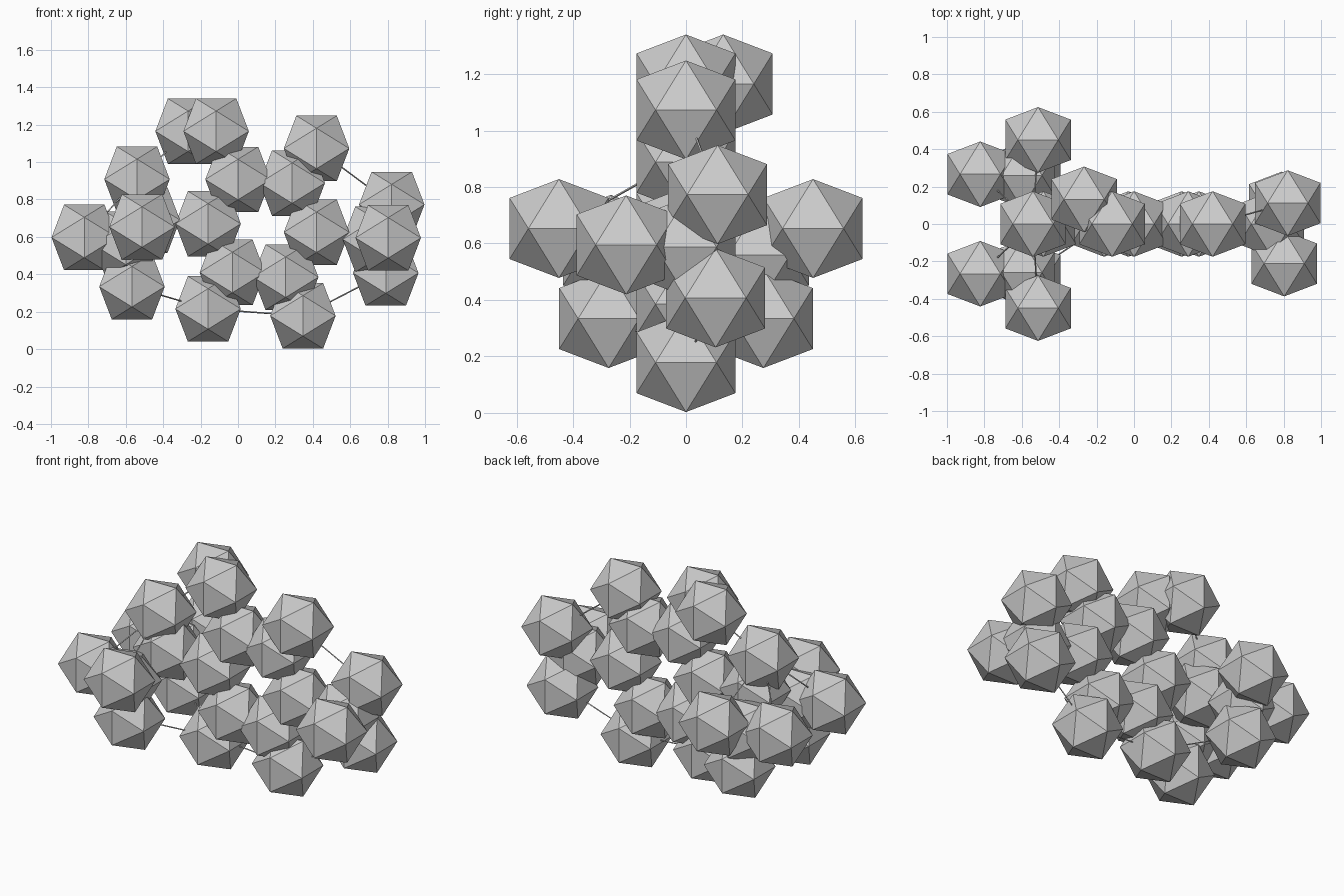
import bpy, bmesh
from mathutils import Vector

if "Cube" in bpy.data.objects:
    bpy.data.objects.remove(bpy.data.objects["Cube"])

A = 0.175            # half extent of every ball
B = A / 1.618034     # half edge length

# Ball centres: carbon ring, side groups and outer atoms
balls = {
    "ring_a": (-0.16, 0, 0.67), "ring_b": (0.0, 0, 0.907), "ring_c": (0.29, 0, 0.888),
    "ring_d": (0.42, 0, 0.625), "ring_e": (0.255, 0, 0.385), "ring_f": (-0.03, 0, 0.41),
    "outer_c": (0.42, 0, 1.073), "outer_e": (0.347, 0, 0.178), "outer_f": (-0.16, 0, 0.215),
    "top_ball": (-0.117, 0, 1.165), "top_end": (-0.267, 0.132, 1.165),
    "right_hub": (0.735, 0, 0.587), "right_upper": (0.822, 0.112, 0.773),
    "right_front": (0.803, -0.212, 0.595), "right_lower": (0.79, 0.105, 0.407),
    "left_hub": (-0.485, 0, 0.69), "left_top": (-0.54, 0, 0.908),
}
# Mirrored branches on the left (front and back)
for tag, s in (("front", -1), ("back", 1)):
    balls["branch_hub_" + tag] = (-0.60, s * 0.26, 0.56)
    balls["branch_outer_" + tag] = (-0.822, s * 0.266, 0.597)
    balls["branch_side_" + tag] = (-0.513, s * 0.45, 0.653)
    balls["branch_lower_" + tag] = (-0.567, s * 0.274, 0.334)


def finish(bm, name, location=(0, 0, 0)):
    me = bpy.data.meshes.new(name)
    bm.to_mesh(me)
    bm.free()
    ob = bpy.data.objects.new(name, me)
    ob.location = location
    bpy.context.collection.objects.link(ob)
    return ob


def make_ball(name, location):
    # Icosahedron from three crossed golden rectangles
    bm = bmesh.new()
    for s in (-1, 1):
        for t in (-1, 1):
            for co in ((0, s * A, t * B), (s * B, 0, t * A), (s * A, t * B, 0)):
                bm.verts.new(co)
    bmesh.ops.convex_hull(bm, input=bm.verts[:])
    bmesh.ops.recalc_face_normals(bm, faces=bm.faces[:])
    finish(bm, name, location)


def make_rod(a, b, radius=0.004):
    p, q = Vector(balls[a]), Vector(balls[b])
    bm = bmesh.new()
    bmesh.ops.create_cone(bm, cap_ends=True, segments=4, radius1=radius,
                          radius2=radius, depth=(q - p).length)
    ob = finish(bm, "rod_" + a + "_" + b, (p + q) / 2)
    ob.rotation_mode = 'QUATERNION'
    ob.rotation_quaternion = (q - p).to_track_quat('Z', 'Y')


for name, loc in balls.items():
    make_ball(name, loc)

# Thin rods linking the outer balls
rods = [("outer_c", "right_upper"), ("outer_e", "right_lower"), ("outer_e", "outer_f"),
        ("left_top", "top_end")]
for tag in ("front", "back"):
    rods += [("outer_f", "branch_lower_" + tag), ("left_top", "branch_outer_" + tag),
             ("left_top", "branch_side_" + tag)]
for a, b in rods:
    make_rod(a, b)
